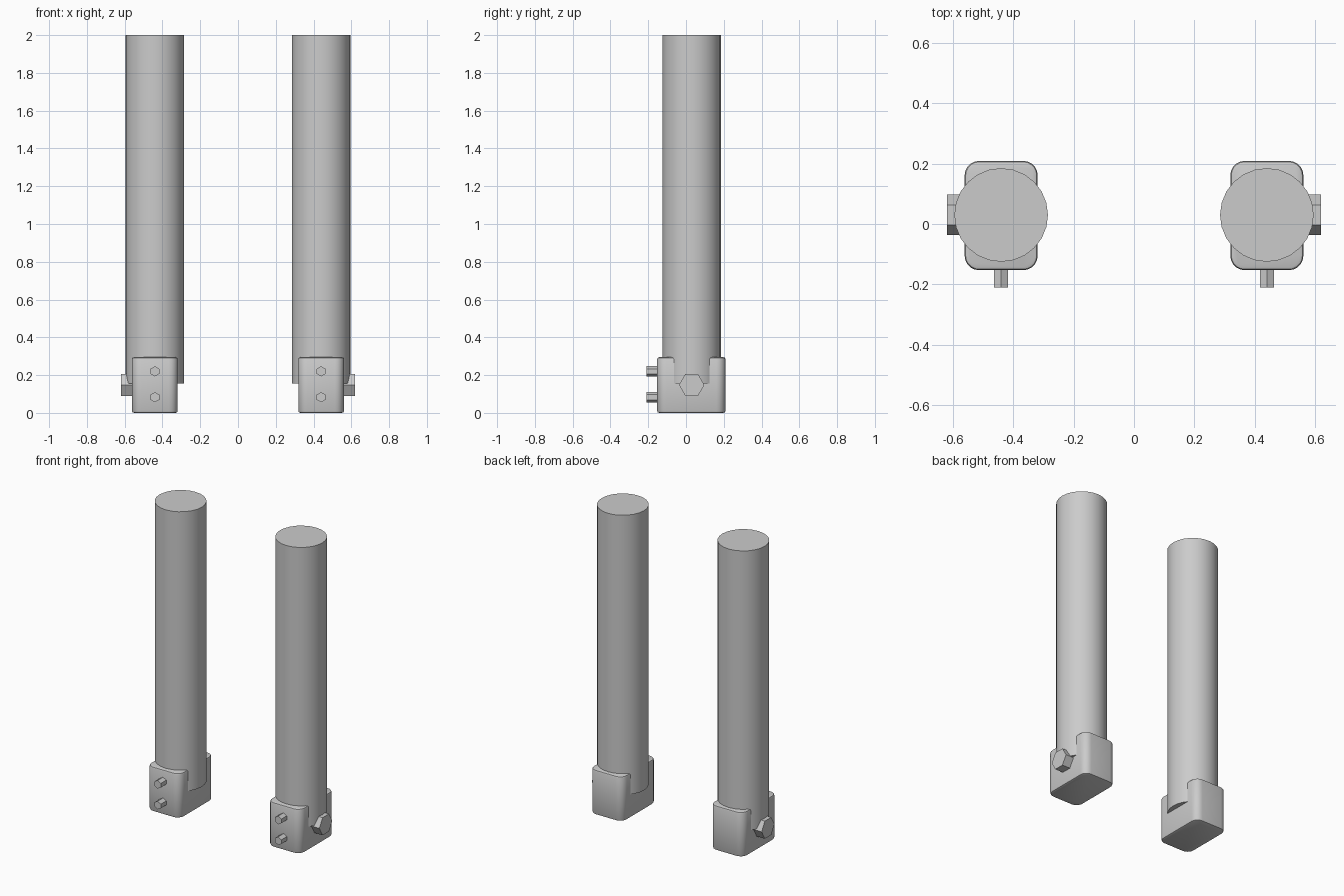
import bpy, bmesh
from math import pi
from mathutils import Matrix, Vector

if "Cube" in bpy.data.objects:
    bpy.data.objects.remove(bpy.data.objects["Cube"])

CX, CY = 0.44, 0.03  # axis of the right-hand post


def finish(name, bm, smooth=False):
    """Turn a bmesh into an object mirrored across x = 0."""
    bmesh.ops.recalc_face_normals(bm, faces=bm.faces)
    mesh = bpy.data.meshes.new(name)
    bm.to_mesh(mesh)
    bm.free()
    obj = bpy.data.objects.new(name, mesh)
    bpy.context.collection.objects.link(obj)
    if smooth:
        bpy.ops.object.select_all(action='DESELECT')
        obj.select_set(True)
        bpy.context.view_layer.objects.active = obj
        bpy.ops.object.shade_smooth_by_angle(angle=pi / 6)
    mirror = obj.modifiers.new("mirror", 'MIRROR')
    mirror.use_axis = (True, False, False)
    return obj


def prism(name, start, end, radius, sides, turn=0.0, smooth=False):
    """Capped prism between two points, turned about its own axis."""
    a, b = Vector(start), Vector(end)
    axis = b - a
    bm = bmesh.new()
    matrix = (Matrix.Translation((a + b) / 2)
              @ axis.to_track_quat('Z', 'Y').to_matrix().to_4x4()
              @ Matrix.Rotation(turn, 4, 'Z'))
    bmesh.ops.create_cone(bm, cap_ends=True, segments=sides, radius1=radius,
                          radius2=radius, depth=axis.length, matrix=matrix)
    # hex parts: put the corners where the turn asks for them
    return finish(name, bm, smooth)


# Rounded socket block at the foot
bm = bmesh.new()
bmesh.ops.create_cube(bm, size=1, matrix=Matrix.Translation((CX, CY - 0.002, 0.1475))
                      @ Matrix.Diagonal((0.242, 0.362, 0.295, 1)))
upright = [e for e in bm.edges if abs(e.verts[0].co.z - e.verts[1].co.z) > 0.1]
bmesh.ops.bevel(bm, geom=upright, offset=0.048, segments=5, profile=0.5, affect='EDGES')
rims = [e for e in bm.edges if abs(e.verts[0].co.z - e.verts[1].co.z) < 0.01]
bmesh.ops.bevel(bm, geom=rims, offset=0.011, segments=2, profile=0.5, affect='EDGES')
finish("socket_block", bm, smooth=True)

# Tall round post
prism("post", (CX, CY, 0.155), (CX, CY, 2.0), 0.155, 24, smooth=True)


def hex_bolt(name, start, end, radius, corner):
    """Hexagonal bolt with one corner pointing along the given direction."""
    a, b = Vector(start), Vector(end)
    n = (b - a).normalized()
    u = Vector(corner)
    v = n.cross(u)
    bm = bmesh.new()
    frame = Matrix((u, v, n)).transposed().to_4x4()
    probe = Matrix.Translation((a + b) / 2) @ frame @ Matrix.Rotation(pi / 2, 4, 'Z')
    bmesh.ops.create_cone(bm, cap_ends=True, segments=6, radius1=radius,
                          radius2=radius, depth=(b - a).length, matrix=probe)
    finish(name, bm)


# Two small bolts on the front face
for label, z in (("lower", 0.083), ("upper", 0.22)):
    hex_bolt(label + "_front_bolt", (CX, -0.10, z), (CX, -0.21, z), 0.027, (0, 0, 1))

# Large bolt on the outer face
hex_bolt("outer_bolt", (0.50, CY, 0.148), (0.62, CY, 0.148), 0.067, (0, 1, 0))
